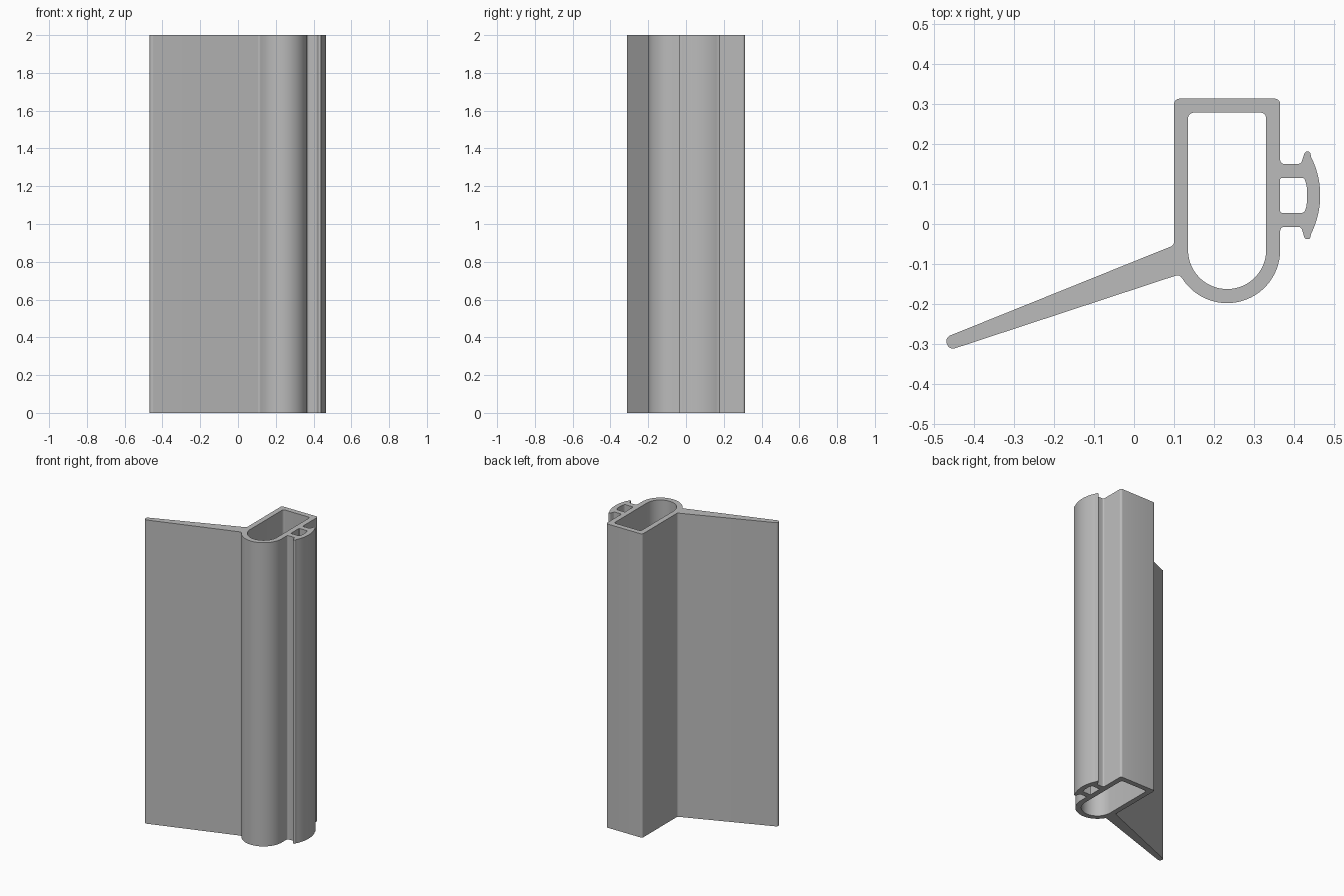
import bpy, bmesh, math
from mathutils import Vector

cube = bpy.data.objects.get("Cube")
if cube:
    bpy.data.objects.remove(cube, do_unlink=True)

HEIGHT = 2.0


def arc(cx, cy, r, start, end, steps):
    """Points along a circular arc, angles in degrees."""
    angles = [math.radians(start + (end - start) * i / steps) for i in range(steps + 1)]
    return [(cx + r * math.cos(a), cy + r * math.sin(a), 0) for a in angles]


def fillet(corners, steps=6):
    """Round each (x, y, radius) corner of a closed outline."""
    out = []
    for i, (x, y, r) in enumerate(corners):
        p = Vector((x, y))
        if r == 0:
            out.append(p)
            continue
        a = (Vector(corners[i - 1][:2]) - p).normalized()
        b = (Vector(corners[(i + 1) % len(corners)][:2]) - p).normalized()
        half = a.angle(b) / 2
        centre = p + (a + b).normalized() * (r / math.sin(half))
        reach = r / math.tan(half)
        v0, v1 = p + a * reach - centre, p + b * reach - centre
        sweep = v0.angle_signed(v1)
        for k in range(steps + 1):
            t = -sweep * k / steps
            out.append(centre + Vector((v0.x * math.cos(t) - v0.y * math.sin(t),
                                        v0.x * math.sin(t) + v0.y * math.cos(t))))
    return out


# Key dimensions of the cross-section
left, right, top, wall = 0.10, 0.365, 0.313, 0.035
mid_x, bend_y = (left + right) / 2, -0.065
radius = (right - left) / 2
clip_y = 0.0715


def flip(points):
    """Mirror clip points about the clip's centre line, in reverse order."""
    return [(x, 2 * clip_y - y, r) for x, y, r in reversed(points)]


# Outer outline: fin, rounded tube front, clip rail, square tube back
fin_tip = [(-0.473, -0.284, 0.0155), (-0.461, -0.315, 0.0155)]
clip_half = [(right, -0.007, 0.01), (0.417, -0.007, 0.01),
             (0.427, -0.038, 0.008), (0.440, -0.038, 0.007)]
outer = (fin_tip + [(0.113, -0.126, 0.012)]
         + arc(mid_x, bend_y, radius, 215, 360, 36)
         + clip_half + arc(0.2525, clip_y, 0.2125, -27, 27, 20) + flip(clip_half)
         + [(right, top, 0.014), (left, top, 0.014), (left, -0.053, 0.012)])

# Tube cavity
cavity = (arc(mid_x, bend_y, radius - wall, 180, 360, 40)
          + [(right - wall, top - wall, 0.014), (left + wall, top - wall, 0.014)])

# Small cavity inside the clip rail
slot_half = [(right, 0.028, 0.004), (0.425, 0.028, 0.008)]
slot = slot_half + arc(0.2525, clip_y, 0.180, -9, 9, 8) + flip(slot_half)

# Filled and extruded cross-section
curve = bpy.data.curves.new("extruded_seal_profile", "CURVE")
curve.dimensions = "2D"
curve.fill_mode = "BOTH"
curve.extrude = HEIGHT / 2
for outline in (outer, cavity, slot):
    points = fillet(outline)
    spline = curve.splines.new("POLY")
    spline.points.add(len(points) - 1)
    for point, p in zip(spline.points, points):
        point.co = (p.x, p.y, 0, 1)
    spline.use_cyclic_u = True

profile = bpy.data.objects.new("extruded_seal_profile", curve)
bpy.context.collection.objects.link(profile)
profile.location.z = HEIGHT / 2
bpy.ops.object.select_all(action="DESELECT")
profile.select_set(True)
bpy.context.view_layer.objects.active = profile
bpy.ops.object.convert(target="MESH")
profile = bpy.context.object

# Weld caps to walls
bm = bmesh.new()
bm.from_mesh(profile.data)
bmesh.ops.remove_doubles(bm, verts=bm.verts, dist=0.00005)
bmesh.ops.recalc_face_normals(bm, faces=bm.faces)
bm.to_mesh(profile.data)
bm.free()

# Plain grey finish
grey = bpy.data.materials.new("plain_grey")
grey.use_nodes = True
colour = (0.5, 0.5, 0.5, 1)
grey.diffuse_color = colour
grey.node_tree.nodes["Principled BSDF"].inputs["Base Color"].default_value = colour
profile.data.materials.clear()
profile.data.materials.append(grey)
bpy.ops.object.shade_smooth_by_angle(angle=math.radians(30))
